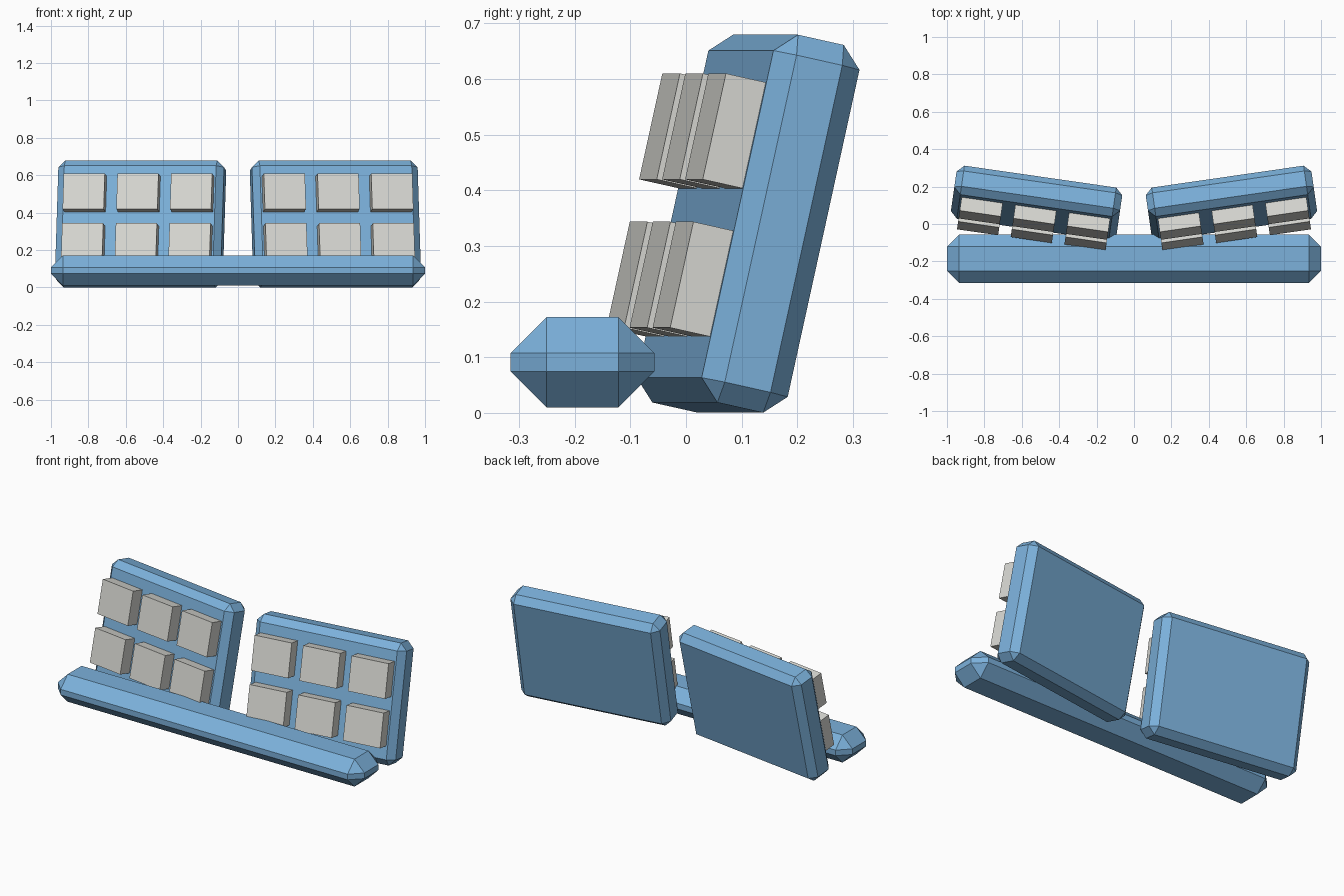
import bpy
import bmesh
from math import radians
from mathutils import Matrix, Vector

if "Cube" in bpy.data.objects:
    bpy.data.objects.remove(bpy.data.objects["Cube"], do_unlink=True)


def make_material(name, rgb):
    mat = bpy.data.materials.new(name)
    mat.use_nodes = True
    color = (*rgb, 1.0)
    mat.diffuse_color = color
    mat.node_tree.nodes["Principled BSDF"].inputs["Base Color"].default_value = color
    return mat


def make_box(name, size, matrix, mat, chamfer=0.0):
    """Flat-shaded box, optionally with one-segment chamfered edges."""
    bm = bmesh.new()
    bmesh.ops.create_cube(bm, size=1.0, matrix=Matrix.Diagonal((*size, 1.0)))
    if chamfer:
        bmesh.ops.bevel(bm, geom=bm.edges[:], offset=chamfer, segments=1,
                        affect='EDGES', profile=0.5)
    mesh = bpy.data.meshes.new(name)
    bm.to_mesh(mesh)
    bm.free()
    mesh.materials.append(mat)
    obj = bpy.data.objects.new(name, mesh)
    obj.matrix_world = matrix
    bpy.context.collection.objects.link(obj)
    return obj


blue = make_material("soft_blue", (0.20, 0.44, 0.71))
pale = make_material("pale_grey", (0.69, 0.69, 0.65))

# Long chamfered bar across the front
make_box("front_bar", (2.0, 0.258, 0.162),
         Matrix.Translation((0, -0.186, 0.091)), blue, 0.0645)

# Two panels, leaning back and turned outward, each with a grid of raised pads
PANEL = Vector((0.895, 0.16, 0.677))
PAD_OUT, PAD_SINK = 0.074, 0.02
pad_size = (0.222, PAD_OUT + PAD_SINK, 0.195)
pad_y = -PANEL.y / 2 - PAD_OUT / 2 + PAD_SINK / 2

for side, sign in (("left", 1), ("right", -1)):
    frame = (Matrix.Translation((sign * 0.521, 0.1115, 0.34))
             @ Matrix.Rotation(sign * radians(8.2), 4, 'Z')
             @ Matrix.Rotation(radians(-12.5), 4, 'X'))
    make_box(f"{side}_panel", PANEL, frame, blue, 0.0375)
    for row, z in (("upper", 0.145), ("lower", -0.128)):
        for col, x in (("inner", -0.29), ("middle", 0), ("outer", 0.29)):
            place = frame @ Matrix.Translation((sign * x, pad_y, z))
            make_box(f"{side}_{row}_{col}_pad", pad_size, place, pale)
